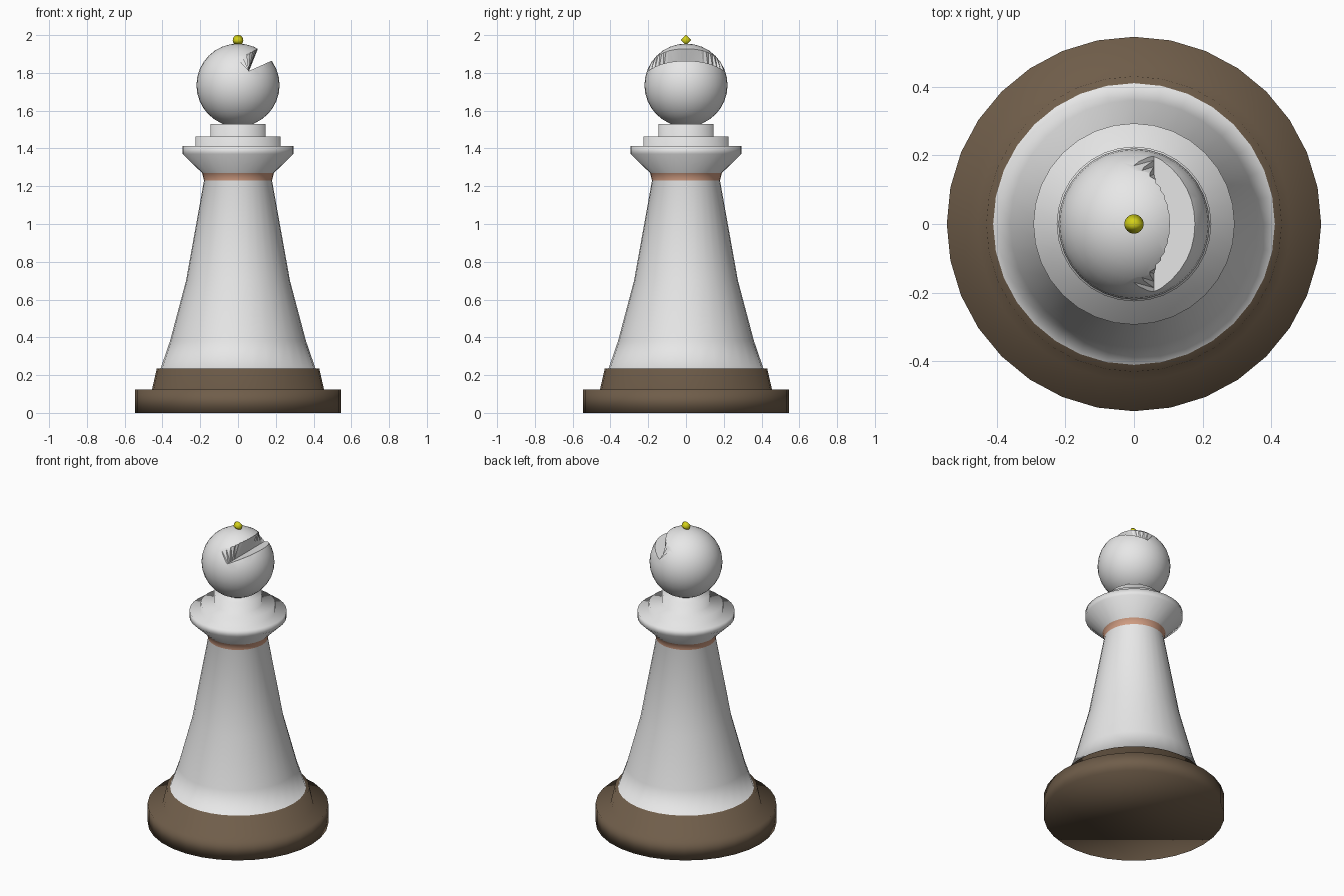
import bpy, bmesh, math
from mathutils import Vector, Matrix

if "Cube" in bpy.data.objects:
    bpy.data.objects.remove(bpy.data.objects["Cube"])


def material(name, rgb):
    m = bpy.data.materials.new(name)
    m.diffuse_color = (*rgb, 1)
    m.use_nodes = True
    m.node_tree.nodes["Principled BSDF"].inputs["Base Color"].default_value = m.diffuse_color
    return m


WHITE = material("white", (0.8, 0.8, 0.8))
BROWN = material("brown", (0.16, 0.11, 0.068))
COPPER = material("copper", (0.62, 0.33, 0.22))
YELLOW = material("yellow", (0.66, 0.64, 0.01))


def add_object(name, bm, *mats):
    bmesh.ops.recalc_face_normals(bm, faces=bm.faces)
    for f in bm.faces:
        f.smooth = True
    me = bpy.data.meshes.new(name)
    bm.to_mesh(me)
    bm.free()
    ob = bpy.data.objects.new(name, me)
    bpy.context.collection.objects.link(ob)
    for m in mats:
        me.materials.append(m)
    return ob


def lathe(name, profile, *mats, sides=32):
    """Closed solid of revolution from (radius, z) points."""
    bm = bmesh.new()
    rings = [[bm.verts.new((r * math.cos(i * math.tau / sides),
                            r * math.sin(i * math.tau / sides), z))
              for i in range(sides)] for r, z in profile]
    for a, b in zip(rings, rings[1:]):
        for i in range(sides):
            j = (i + 1) % sides
            bm.faces.new((a[i], a[j], b[j], b[i]))
    bm.faces.new(rings[0])
    bm.faces.new(rings[-1])
    return add_object(name, bm, *mats)


# Stepped base, tapering body, copper band, flared collar and neck
piece = lathe("body", [
    (0.545, 0), (0.545, 0.125), (0.455, 0.125), (0.43, 0.235), (0.41, 0.235),
    (0.36, 0.38), (0.275, 0.70), (0.18, 1.23), (0.19, 1.27),
    (0.293, 1.37), (0.293, 1.412), (0.225, 1.412), (0.225, 1.463),
    (0.146, 1.463), (0.146, 1.53)], WHITE, BROWN, COPPER)
for p in piece.data.polygons:
    z = p.center.z
    if z < 0.236:
        p.material_index = 1
    elif 1.231 < z < 1.269:
        p.material_index = 2

# Round head
R, CZ = 0.22, 1.735
bm = bmesh.new()
bmesh.ops.create_uvsphere(bm, u_segments=32, v_segments=16, radius=R,
                          matrix=Matrix.Translation((0, 0, CZ)))
head = add_object("head", bm, WHITE)

# Notch cutter: flat lower face, curved upper face running up to the lip arc
centre = Vector((0, 0, CZ))
along, normal = Vector((0.845, 0, 0.534)), Vector((-0.534, 0, 0.845))
height = 0.107
ring_r = math.sqrt(R * R - height * height)
apex = Vector((0.058, 0, 0.075))
floor_dir = Vector((0.117, 0, 0.053))
limit, steps = math.radians(67), 16
sections = []
for k in range(steps + 1):
    a = limit * (2 * k / steps - 1)
    lip = normal * height + along * ring_r * math.cos(a) + Vector((0, ring_r * math.sin(a), 0))
    low = apex + Vector((0, 0.2 * math.sin(a) / math.sin(limit), 0))
    sections.append([low, low + (lip - low) * 1.6, low + floor_dir * 3])


def end_section(sec, y):
    return [Vector((v.x, y, v.z)) for v in sec]


sections = [end_section(sections[0], -0.32)] + sections + [end_section(sections[-1], 0.32)]
bm = bmesh.new()
loops = [[bm.verts.new(v + centre) for v in s] for s in sections]
for a, b in zip(loops, loops[1:]):
    for i in range(3):
        j = (i + 1) % 3
        bm.faces.new((a[i], a[j], b[j], b[i]))
bm.faces.new(loops[0])
bm.faces.new(loops[-1])
bmesh.ops.triangulate(bm, faces=bm.faces)
cutter = add_object("notch_cutter", bm, WHITE)
cutter.hide_render = True

cut = head.modifiers.new("notch", 'BOOLEAN')
cut.operation = 'DIFFERENCE'
cut.solver = 'EXACT'
cut.object = cutter
bpy.context.view_layer.objects.active = head
head.select_set(True)
bpy.ops.object.modifier_apply(modifier="notch")
bpy.data.objects.remove(cutter)
bpy.ops.object.shade_smooth_by_angle(angle=math.radians(30))

# Small finial bead: four-sided around the x axis
bm = bmesh.new()
bmesh.ops.create_uvsphere(bm, u_segments=4, v_segments=12, radius=0.028,
                          matrix=Matrix.Translation((0, 0, 1.973)) @ Matrix.Rotation(math.pi / 2, 4, 'Y'))
add_object("finial", bm, YELLOW)
